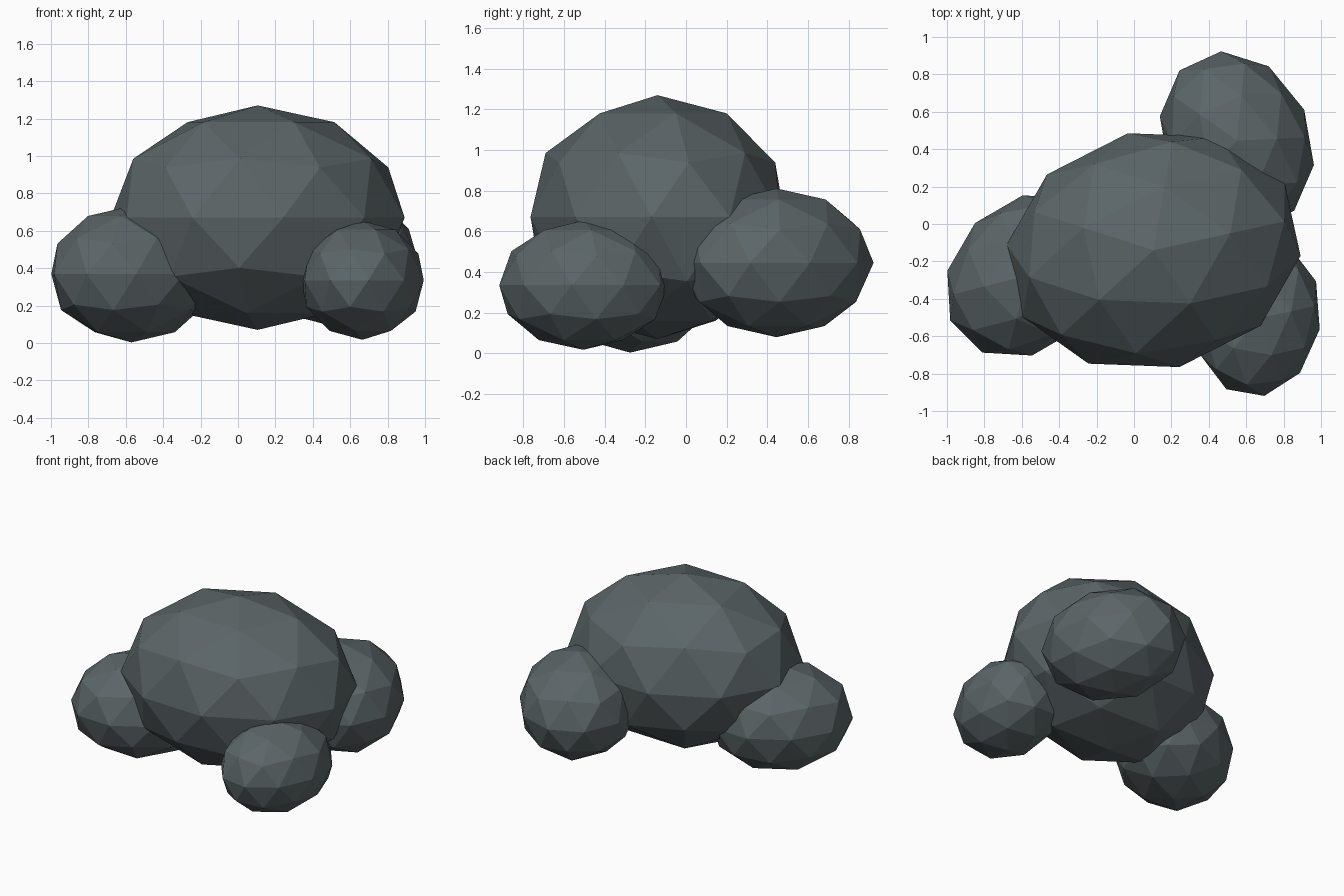
import bpy
from math import radians

cube = bpy.data.objects.get("Cube")
if cube:
    bpy.data.objects.remove(cube, do_unlink=True)

# Dark slate stone
stone = bpy.data.materials.new("slate_grey")
stone.use_nodes = True
colour = (0.105, 0.13, 0.137, 1)
stone.diffuse_color = colour
bsdf = stone.node_tree.nodes["Principled BSDF"]
bsdf.inputs["Base Color"].default_value = colour
bsdf.inputs["Roughness"].default_value = 0.9


def boulder(name, centre, radii, turn):
    """Faceted ellipsoid turned about the vertical axis."""
    bpy.ops.mesh.primitive_ico_sphere_add(
        subdivisions=2, radius=1, location=centre, rotation=(0, 0, radians(turn)))
    rock = bpy.context.object
    rock.name = name
    rock.scale = radii
    rock.data.materials.append(stone)
    bpy.ops.object.shade_flat()
    return rock


# Large central rock with three smaller ones pushed into its sides
boulder("main_boulder", (0.105, -0.14, 0.67), (0.80, 0.64, 0.60), 12.4)
boulder("right_boulder", (-0.57, -0.275, 0.368), (0.485, 0.396, 0.365), 45)
boulder("front_left_boulder", (0.665, -0.505, 0.335), (0.423, 0.333, 0.318), 80)
boulder("back_left_boulder", (0.55, 0.446, 0.445), (0.493, 0.396, 0.366), -65.4)
